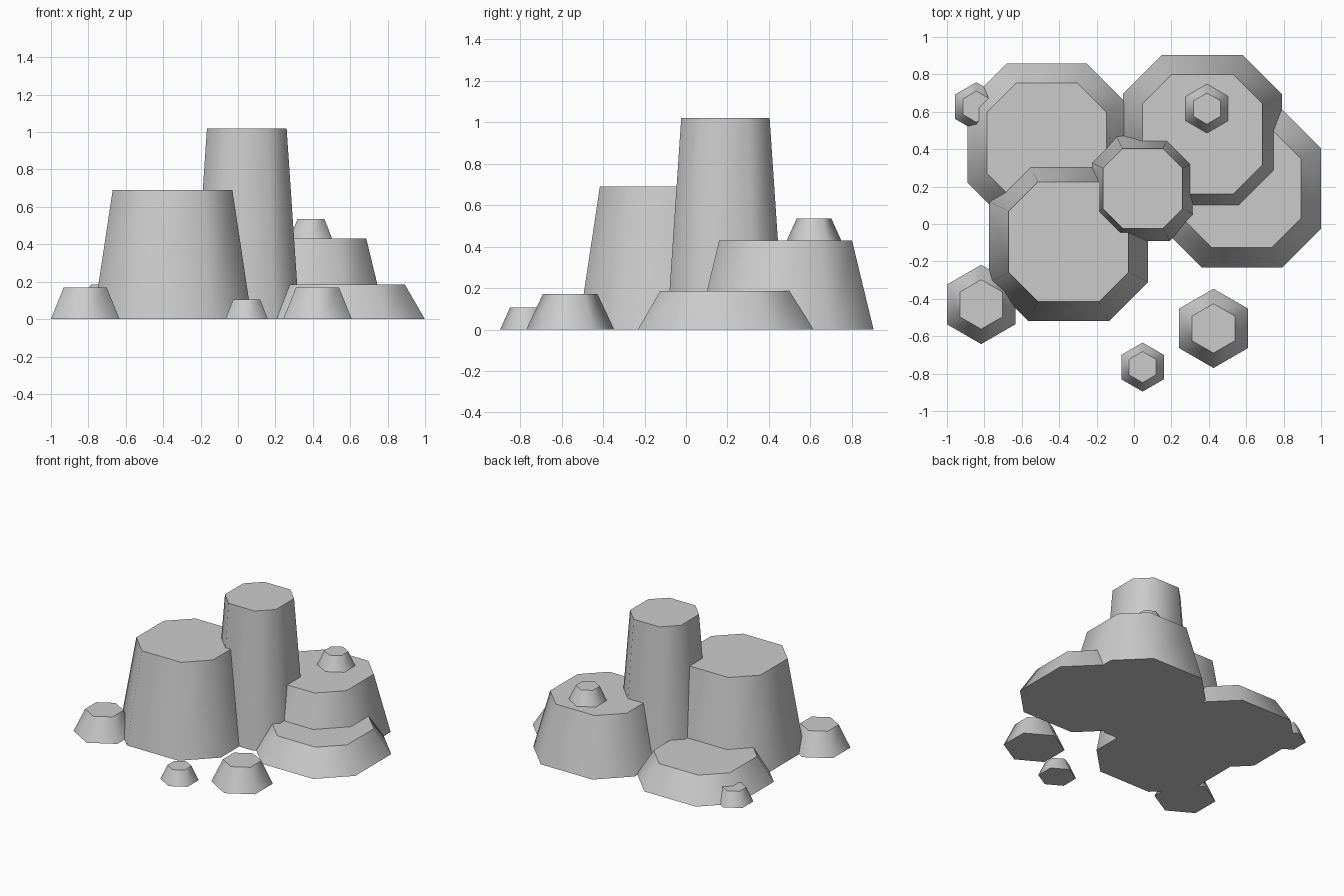
import bpy
import bmesh
from math import cos, sin, radians

if "Cube" in bpy.data.objects:
    bpy.data.objects.remove(bpy.data.objects["Cube"])


def octagon(half):
    """Square outline with clipped corners."""
    f = half * 0.51
    return [(half, -f), (half, f), (f, half), (-f, half),
            (-half, f), (-half, -f), (-f, -half), (f, -half)]


def hexagon(radius):
    """Six-sided outline with points towards +y and -y."""
    return [(radius * cos(radians(30 + 60 * i)), radius * sin(radians(30 + 60 * i)))
            for i in range(6)]


def rock(name, outline, x, y, bottom, top, height, z=0.0):
    """Tapered rock: smooth flanks, flat caps with sharp rims."""
    bm = bmesh.new()
    low = [bm.verts.new((px, py, 0)) for px, py in outline(bottom)]
    high = [bm.verts.new((px, py, height)) for px, py in outline(top)]
    caps = [bm.faces.new(low[::-1]), bm.faces.new(high)]
    n = len(low)
    for i in range(n):
        j = (i + 1) % n
        bm.faces.new((low[i], low[j], high[j], high[i])).smooth = True
    for cap in caps:
        for edge in cap.edges:
            edge.smooth = False
    mesh = bpy.data.meshes.new(name)
    bm.to_mesh(mesh)
    bm.free()
    obj = bpy.data.objects.new(name, mesh)
    obj.location = (x, y, z)
    bpy.context.collection.objects.link(obj)


# Large eight-sided rocks
rock("back_left_slab", octagon, -0.467, 0.435, 0.422, 0.319, 0.185)
rock("front_left_block", octagon, -0.35, -0.095, 0.424, 0.32, 0.69)
rock("back_right_block", octagon, 0.366, 0.48, 0.424, 0.32, 0.43)
rock("right_slab", octagon, 0.577, 0.19, 0.422, 0.315, 0.185)
rock("central_pillar", octagon, 0.047, 0.19, 0.282, 0.213, 1.02)

# Six-sided boulders
rock("left_boulder", hexagon, -0.817, -0.43, 0.212, 0.132, 0.17)
rock("front_boulder", hexagon, 0.425, -0.558, 0.212, 0.132, 0.17)

# Six-sided pebbles, one resting on the back right block
rock("front_pebble", hexagon, 0.046, -0.765, 0.131, 0.083, 0.106)
rock("back_left_pebble", hexagon, -0.843, 0.627, 0.131, 0.083, 0.106)
rock("top_pebble", hexagon, 0.39, 0.617, 0.131, 0.083, 0.106, z=0.43)
